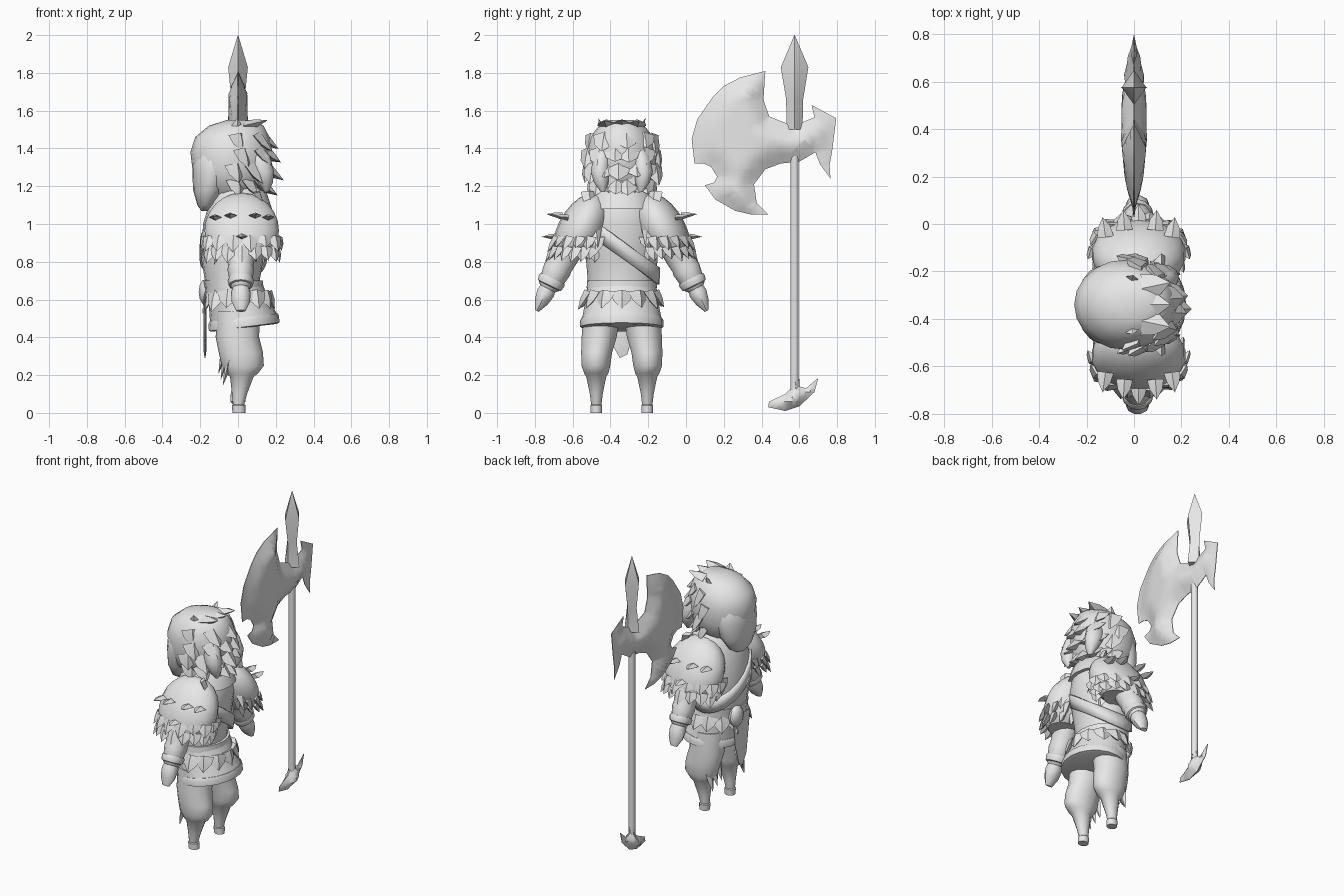
import bpy, bmesh, math, random
from mathutils import Vector
from mathutils.geometry import intersect_point_line

if "Cube" in bpy.data.objects:
    bpy.data.objects.remove(bpy.data.objects["Cube"])

random.seed(4)
CY = -0.34                                   # the figure's own centre line in y
grey = bpy.data.materials.new("plain_grey")
grey.diffuse_color = (0.8, 0.8, 0.8, 1)
grey.use_nodes = True
grey.node_tree.nodes["Principled BSDF"].inputs["Base Color"].default_value = grey.diffuse_color


def finish(name, bm):
    bmesh.ops.recalc_face_normals(bm, faces=bm.faces)
    me = bpy.data.meshes.new(name)
    bm.to_mesh(me)
    bm.free()
    me.materials.append(grey)
    ob = bpy.data.objects.new(name, me)
    bpy.context.collection.objects.link(ob)
    return ob


def loft(name, rings, n=14, u=(1, 0, 0), v=(0, 1, 0), caps=True):
    """Skin elliptical rings given as (centre, u radius, v radius)."""
    bm = bmesh.new()
    u, v = Vector(u), Vector(v)
    loops = [[bm.verts.new(Vector(c) + u * a * math.cos(t) + v * b * math.sin(t))
              for t in (2 * math.pi * i / n for i in range(n))] for c, a, b in rings]
    for p, q in zip(loops, loops[1:]):
        for i in range(n):
            bm.faces.new((p[i], p[(i + 1) % n], q[(i + 1) % n], q[i]))
    if caps:
        bm.faces.new(loops[0])
        bm.faces.new(loops[-1])
    return finish(name, bm)


def ellipsoid(name, c, r, seg=18, rings=12):
    bm = bmesh.new()
    bmesh.ops.create_uvsphere(bm, u_segments=seg, v_segments=rings, radius=1)
    for p in bm.verts:
        p.co = Vector(c) + Vector([p.co[i] * r[i] for i in range(3)])
    return finish(name, bm)


def spikes(name, items):
    """Pointed flat tufts from (base, direction, width, length, droop)."""
    bm = bmesh.new()
    for base, d, w, length, droop in items:
        base, d = Vector(base), Vector(d).normalized()
        side = d.cross(Vector((0, 0, 1)))
        side = side.normalized() if side.length > 0.05 else Vector((0, 1, 0))
        up = side.cross(d)
        rows = [[bm.verts.new(c + side * w * k * a + up * w * k * b * 0.45)
                 for a, b in ((1, 0), (0, 1), (-1, 0), (0, -1))]
                for c, k in ((base, 1), (base + d * length * 0.5, 0.75))]
        end = bm.verts.new(base + d * length - Vector((0, 0, droop)))
        bm.faces.new(rows[0])
        for i in range(4):
            j = (i + 1) % 4
            bm.faces.new((rows[0][i], rows[0][j], rows[1][j], rows[1][i]))
            bm.faces.new((rows[1][i], rows[1][j], end))
    return finish(name, bm)


def plate(name, outline, half, rim, step=.04):
    """Outline in (y, z), swollen along x to half(y), thinning to an edge within rim."""
    bm = bmesh.new()
    pts = [Vector((0, y, z)) for y, z in outline]
    bm.faces.new([bm.verts.new(p) for p in pts]).normal_update()
    bmesh.ops.triangulate(bm, faces=bm.faces)
    for ax in (1, 2):
        no = Vector((0, ax == 1, ax == 2))
        lo, hi = min(p[ax] for p in pts), max(p[ax] for p in pts)
        for i in range(1, int((hi - lo) / step) + 1):
            bmesh.ops.bisect_plane(bm, geom=bm.verts[:] + bm.edges[:] + bm.faces[:],
                                   plane_co=no * (lo + i * step), plane_no=no)

    def edge_distance(p):
        best = 9
        for a, b in zip(pts, pts[1:] + pts[:1]):
            q, t = intersect_point_line(p, a, b)
            best = min(best, (p - a.lerp(b, min(1, max(0, t)))).length)
        return best
    thick = {p: .002 + half(p.co.y) * min(1, edge_distance(p.co) / rim) for p in bm.verts}
    old = list(thick)
    faces = bm.faces[:]
    copy = {p: bm.verts.new((thick[p], p.co.y, p.co.z)) for p in old}
    border = [e.verts[:] for e in bm.edges if e.is_boundary]
    for f in faces:
        bm.faces.new([copy[p] for p in reversed(f.verts[:])])
    for a, b in border:
        bm.faces.new((a, b, copy[b], copy[a]))
    for p in old:
        p.co.x = -thick[p]
    return finish(name, bm)


def body(rows):
    """Rows of (z, centre x, x radius, y radius) on the figure's centre line."""
    return [((cx, CY, z), a, b) for z, cx, a, b in rows]


# ---- poleaxe ----
AY = 0.575
knots = [(0, .0), (.03, .004), (.2, .038), (.35, .052), (.57, .05), (.68, .035), (.8, .006)]


def blade_half(y):
    for (a, p), (b, q) in zip(knots, knots[1:]):
        if a <= y <= b:
            return p + (q - p) * (y - a) / (b - a)
    return .004


plate("axe_head", [
    (.42, 1.81), (.285, 1.775), (.2, 1.73), (.14, 1.67), (.06, 1.555), (.03, 1.45), (.045, 1.32),
    (.095, 1.32), (.135, 1.3), (.165, 1.25), (.15, 1.22), (.10, 1.205), (.155, 1.13), (.26, 1.07),
    (.345, 1.05), (.435, 1.05), (.375, 1.11), (.36, 1.21), (.42, 1.29), (.50, 1.32), (.6, 1.33),
    (.685, 1.38), (.71, 1.315), (.765, 1.24), (.76, 1.31), (.775, 1.395), (.795, 1.56), (.665, 1.63),
    (.68, 1.565), (.62, 1.54), (.575, 1.515), (.515, 1.54), (.44, 1.57), (.41, 1.66)], blade_half, .09)
loft("spear_point", [((0, AY, 1.5), .055, .042), ((0, AY, 1.66), .035, .045),
                     ((0, AY, 1.83), .052, .073), ((0, AY, 2.0), .001, .001)], n=4)
loft("shaft", [((0, AY, .12), .022, .022), ((0, AY, 1.36), .022, .022)], n=10)
plate("shaft_hook", [(.435, .03), (.44, .06), (.525, .1), (.555, .13), (.555, .18), (.6, .18), (.6, .14),
                     (.635, .13), (.7, .185), (.68, .11), (.6, .035), (.525, .01)],
      lambda y: .008 + .032 * max(0, 1 - abs(y - .57) / .14), .035, .025)

# ---- torso, belt and skirt ----
loft("torso", body([(.6, -.02, .15, .18), (.7, -.03, .145, .18), (.82, -.03, .165, .19),
                    (1.0, -.01, .175, .2), (1.12, 0, .15, .17), (1.22, 0, .09, .1)]), n=20)
loft("belt", body([(.66, -.02, .155, .186), (.7, -.025, .157, .184)]), n=20)
skirt = loft("skirt", body([(.68, -.02, .15, .18), (.58, .01, .165, .195), (.5, .03, .178, .21)]), n=20)
hem = loft("skirt_hem", body([(.505, .03, .18, .212), (.49, .03, .187, .22), (.455, .033, .187, .22),
                              (.45, .033, .165, .195)]), n=20)
for p in skirt.data.vertices[:] + hem.data.vertices[:]:      # hem dips to one side
    if p.co.z < .53:
        p.co.z += .12 * (p.co.x - .03)
spikes("waist_fur", [((.005 + .15 * c, CY + .175 * s, .64), (c * .35, s * .5, -.8), .06,
                      random.uniform(.09, .13), 0)
                     for c, s in ((math.cos(i * .483), math.sin(i * .483)) for i in range(13))])
strap = loft("chest_strap", body([(.92, -.015, .187, .203), (.83, -.025, .18, .2)]), n=24, caps=False)
for p in strap.data.vertices:
    p.co.z -= .7 * (p.co.y - CY) + .01
strap.modifiers.new("thick", "SOLIDIFY").thickness = .015
ellipsoid("belt_pouch", (-.17, CY + .05, .64), (.04, .06, .07), 10, 6)
plate("loincloth", [(CY - .09, .64), (CY + .09, .64), (CY + .07, .45), (CY + .03, .31),
                    (CY - .01, .29), (CY - .05, .36)], lambda y: .006, .02).location.x = -.175

# ---- legs and arms, one pass for each side ----
for side, tag in ((-1, "left"), (1, "right")):
    ly = CY + side * .135
    loft(tag + "_leg", [((cx, ly - side * dy, z), a, b) for z, cx, dy, a, b in (
        (0, .005, 0, .034, .03), (.04, .003, 0, .036, .032), (.045, .003, 0, .03, .028),
        (.1, .008, 0, .04, .035), (.19, .02, 0, .062, .054), (.21, .022, 0, .085, .066),
        (.25, .025, -.002, .112, .078), (.32, .015, .002, .117, .084), (.4, -.003, .015, .115, .095),
        (.54, 0, .03, .115, .1))])
    spikes(tag + "_calf_fur", [((-.07 + .012 * k, ly + side * (k - 1) * .03, .34 - .03 * k),
                                (-.25, 0, -1), .035, .14, 0) for k in range(3)])

    # rounded shoulder guard, flat studs and a short fur fringe below it
    sc = Vector((.02, CY + side * .215, .965))
    guard = ellipsoid(tag + "_pauldron", sc, (.2, .135, .2), 18, 12)
    for p in guard.data.vertices:
        p.co.z = max(p.co.z, .835)
        p.co.y += side * (.965 - p.co.z) * .33
    spikes(tag + "_shoulder_studs", [(sc + Vector((x, side * y, z)), (x * .9, side * .9, z), .035, .085, 0)
                                     for x, y, z in ((-.14, .07, .07), (.14, .07, .07), (-.06, .1, .08),
                                                     (.07, .1, .08), (0, .125, -.03))])
    fur = []
    for z, k, n in ((.93, .93, 14), (.875, .86, 16)):
        for i in range(n):
            c, s = math.cos(6.2832 * i / n), math.sin(6.2832 * i / n)
            fur.append(((.02 + .2 * k * c, sc.y + side * (.965 - z) * .33 + .13 * k * s, z),
                        (c * .3, s * .25 + side * .25, -.8), .045, random.uniform(.06, .1), 0))
    spikes(tag + "_sleeve_fur", fur)

    # arm axis runs from the shoulder to the fingertips
    start, axis = Vector((.015, CY + side * .16, 1.13)), Vector((0, side * .29, -.59))

    def arm(name, rows, n=12):
        loft(tag + name, [(start + axis * t, a, b) for t, a, b in rows], n, (1, 0, 0), (0, side * .9, .44))

    arm("_forearm", [(.35, .08, .085), (.5, .075, .08), (.6, .067, .072), (.63, .071, .075),
                     (.78, .054, .058), (.8, .045, .045)])
    arm("_bracer_band", [(.71, .066, .07), (.73, .07, .074), (.77, .064, .068), (.78, .05, .05)])
    arm("_hand", [(.76, .04, .04), (.84, .052, .05), (.92, .048, .038), (1.0, .025, .012)], 10)

    # lapel tufts over the chest, long lock beside the face, small tuft on top
    spikes(tag + "_lapel", [((.1 + .02 * k, CY + side * (.18 - .015 * k), 1.17 - .07 * k),
                             (.35, -side * .15, -1), .04, .17, 0) for k in range(3)])
    loft(tag + "_lock", [((x, CY + side * y, z), a, b) for z, x, y, a, b in (
        (1.17, .15, .1, .012, .012), (1.22, .145, .11, .04, .04), (1.28, .13, .115, .06, .052),
        (1.36, .11, .105, .06, .045), (1.43, .08, .09, .03, .02))], 10)
    spikes(tag + "_top_tuft", [((-.01, CY + side * .1, 1.49), (.1, side * .35, 1), .035, .075, 0)])

# ---- collar and head ----
loft("collar", body([(1.08, .01, .17, .19), (1.17, .01, .14, .15), (1.22, .01, .09, .1)]), n=16)
loft("head", body([(1.14, -.03, .11, .1), (1.2, -.035, .17, .16), (1.28, -.035, .205, .183),
                   (1.38, -.035, .217, .19), (1.46, -.03, .197, .168), (1.52, -.01, .145, .12),
                   (1.55, .01, .07, .06)]), n=20)
loft("hair_fall", body([(1.07, -.175, .02, .05), (1.1, -.165, .05, .1), (1.18, -.15, .088, .148),
                        (1.28, -.13, .112, .165), (1.36, -.12, .118, .16), (1.44, -.1, .1, .1)]), n=18)
hair = []
for lat, n in ((1.47, 5), (1.39, 6), (1.31, 7), (1.23, 8)):  # broad overlapping tufts
    k = math.sqrt(1 - ((lat - 1.36) / .22) ** 2)
    for i in range(n):
        th = math.radians(-80 + 160 * (i + random.uniform(-.25, .25)) / (n - 1))
        c, s = math.cos(th), math.sin(th)
        hair.append(((-.03 + .18 * k * c, CY + .17 * k * s, lat),
                     (c * .6 + .15, s * .25, -.75), .065, random.uniform(.1, .14), -.02 * c))
for y in (-.07, 0, .07):                     # crest
    hair.append(((.04, CY + y, 1.52), (1, y * 3, .25), .06, .12, 0))
spikes("hair_tufts", hair)
spikes("nape_hair", [((.12, CY + y, 1.27), (.2, y * 1.5, -1), .05, .17 - abs(y), 0)
                     for y in (-.06, 0, .06)])

# ---- smooth shading with crisp edges ----
for ob in bpy.data.objects:
    ob.select_set(True)
    bpy.context.view_layer.objects.active = ob
bpy.ops.object.shade_smooth_by_angle(angle=math.radians(40))
